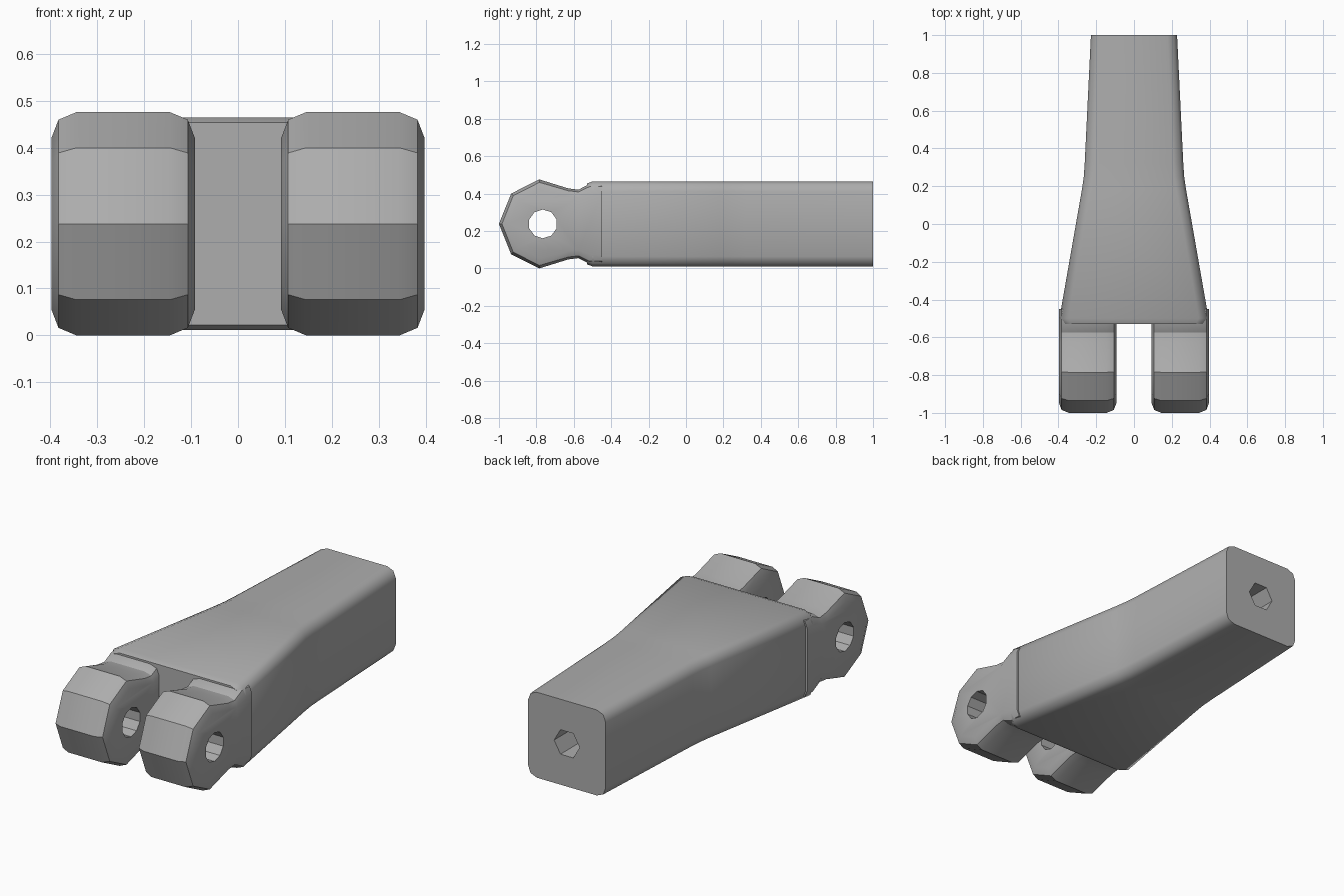
import bpy, bmesh, math

if "Cube" in bpy.data.objects:
    bpy.data.objects.remove(bpy.data.objects["Cube"])

grey = bpy.data.materials.new("mid grey")
grey.diffuse_color = (0.42, 0.42, 0.42, 1)
grey.use_nodes = True
grey.node_tree.nodes["Principled BSDF"].inputs["Base Color"].default_value = grey.diffuse_color
CZ = 0.238                      # height of the centre line


def loft(name, rings, angle=None):
    """Skin a closed solid over rings that share a point count."""
    bm = bmesh.new()
    vs = [[bm.verts.new(p) for p in r] for r in rings]
    n = len(vs[0])
    for a, b in zip(vs, vs[1:]):
        for i in range(n):
            j = (i + 1) % n
            bm.faces.new((a[i], a[j], b[j], b[i]))
    bm.faces.new(vs[0])
    bm.faces.new(vs[-1])
    bmesh.ops.recalc_face_normals(bm, faces=bm.faces)
    me = bpy.data.meshes.new(name)
    bm.to_mesh(me)
    bm.free()
    me.materials.append(grey)
    ob = bpy.data.objects.new(name, me)
    bpy.context.collection.objects.link(ob)
    if angle:
        bpy.ops.object.select_all(action='DESELECT')
        ob.select_set(True)
        bpy.context.view_layer.objects.active = ob
        bpy.ops.object.shade_smooth_by_angle(angle=math.radians(angle))
    return ob


def cut(ob, cutter):
    cutter.hide_render = True
    cutter.hide_set(True)
    m = ob.modifiers.new("hole", 'BOOLEAN')
    m.operation = 'DIFFERENCE'
    m.solver = 'EXACT'
    m.object = cutter


def circle(r, n, phase=0.0):
    return [(r * math.cos(phase + i * math.tau / n),
             r * math.sin(phase + i * math.tau / n)) for i in range(n)]


# Tapering body: rectangle with two-step rounded corners, skinned along y
def body_ring(y, w, h):
    q = [(w, h - 0.053), (w - 0.015, h - 0.015), (w - 0.052, h)]
    pts = q + [(-x, z) for x, z in q[::-1]]
    pts += [(-x, -z) for x, z in pts]
    return [(x, y, CZ + z) for x, z in pts]


stations = [(-0.53, 0.378, 0.216), (-0.5, 0.395, 0.227), (0.18, 0.276, 0.227),
            (0.25, 0.266, 0.227), (0.32, 0.261, 0.227), (1.0, 0.228, 0.227)]
body = loft("tapered_body", [body_ring(*s) for s in stations], 50)

# Blind hexagonal socket in the back end
socket = loft("socket_cutter", [[(x, y, CZ + z) for x, z in circle(0.075, 6)]
                                for y in (0.6, 1.1)])
cut(body, socket)

# Pair of octagonal hinge knuckles with necks running into the body
CY = -0.765
half = [(-0.45, 0.214), (-0.515, 0.214), (-0.575, 0.183), (-0.63, 0.19),
        (-0.785, 0.238), (-0.935, 0.162)]
profile = half + [(-1.0, 0)] + [(y, -z) for y, z in half[::-1]]


def knuckle_ring(x, inset):
    s = 1 - inset / 0.238
    return [(x, CY + (y - CY) * s if y < CY else y, CZ + z * s)
            for y, z in profile]


steps = [(0.092, 0.055), (0.107, 0.016), (0.145, 0),
         (0.345, 0), (0.383, 0.016), (0.398, 0.055)]
pin = loft("pin_hole_cutter", [[(x, CY + a, CZ + b) for a, b in circle(0.077, 10, math.pi / 10)]
                               for x in (-0.6, 0.6)])
for side, sx in (("left", -1), ("right", 1)):
    k = loft(side + "_knuckle", [knuckle_ring(sx * x, i) for x, i in steps], 30)
    cut(k, pin)
